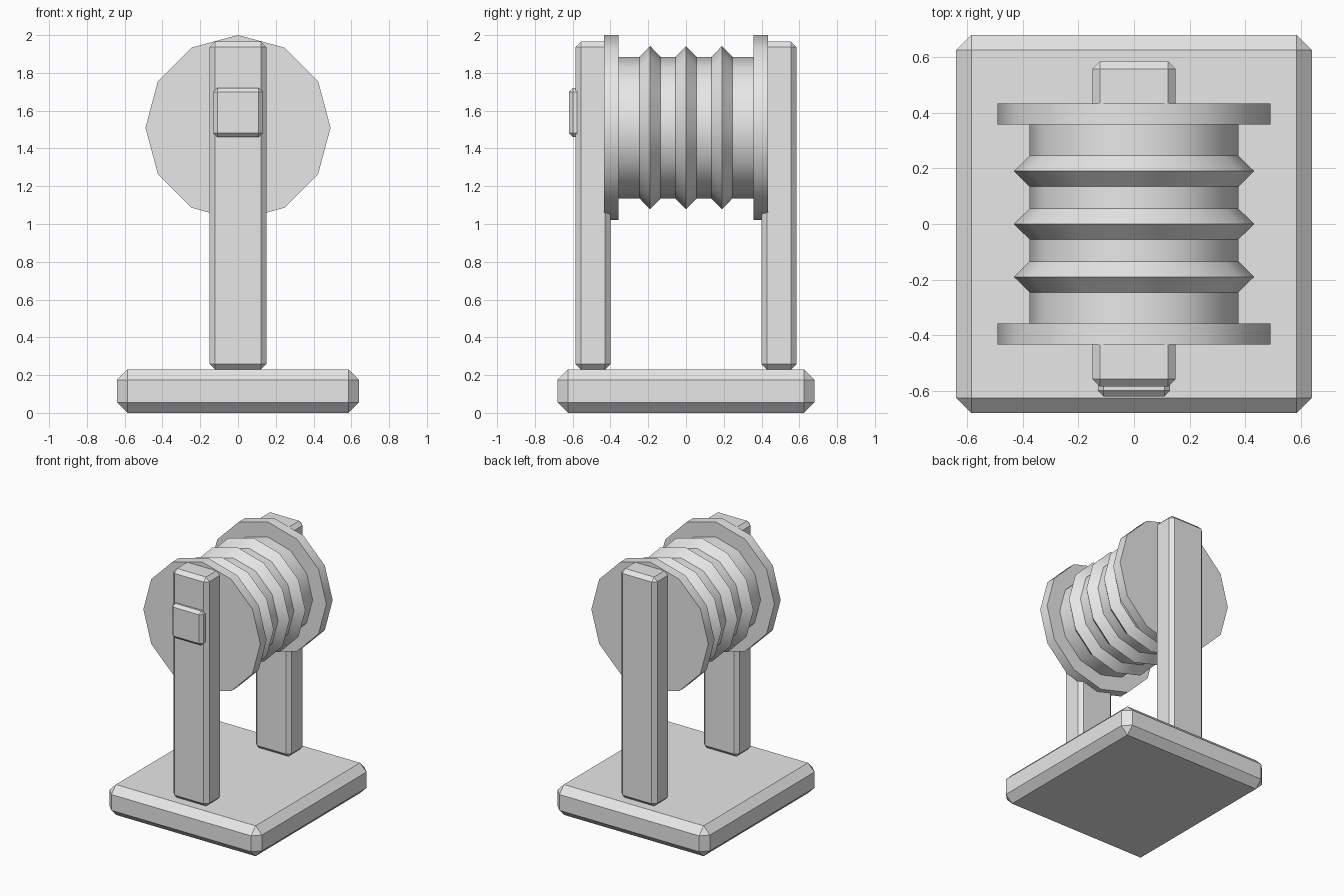
import bpy
import bmesh
import math
from mathutils import Matrix

cube = bpy.data.objects.get("Cube")
if cube:
    bpy.data.objects.remove(cube, do_unlink=True)

# Single plain material
grey = bpy.data.materials.new("light grey")
grey.use_nodes = True
colour = (0.8, 0.8, 0.8, 1)
grey.diffuse_color = colour
grey.node_tree.nodes["Principled BSDF"].inputs["Base Color"].default_value = colour


def add_object(name, bm):
    bmesh.ops.recalc_face_normals(bm, faces=bm.faces)
    mesh = bpy.data.meshes.new(name)
    bm.to_mesh(mesh)
    bm.free()
    mesh.materials.append(grey)
    obj = bpy.data.objects.new(name, mesh)
    bpy.context.collection.objects.link(obj)
    return obj


def chamfered_box(name, size, centre, chamfer):
    bm = bmesh.new()
    bmesh.ops.create_cube(bm, size=1, matrix=Matrix.Diagonal((*size, 1)))
    obj = add_object(name, bm)
    obj.location = centre
    bevel = obj.modifiers.new("chamfer", 'BEVEL')
    bevel.width = chamfer
    bevel.segments = 1
    return obj


def turned(name, profile, centre, sides=12):
    """Lathe (y, radius) points around the y axis, with flat ends."""
    bm = bmesh.new()
    rings = []
    for y, r in profile:
        angles = [math.tau * i / sides for i in range(sides)]
        rings.append([bm.verts.new((r * math.sin(a), y, r * math.cos(a)))
                      for a in angles])
    for a, b in zip(rings, rings[1:]):
        for i in range(sides):
            j = (i + 1) % sides
            bm.faces.new((a[i], a[j], b[j], b[i]))
    bm.faces.new(rings[0])
    bm.faces.new(rings[-1])
    obj = add_object(name, bm)
    obj.location = centre
    bpy.ops.object.select_all(action='DESELECT')
    obj.select_set(True)
    bpy.context.view_layer.objects.active = obj
    bpy.ops.object.shade_smooth_by_angle(angle=math.radians(35))
    return obj


# Base slab
chamfered_box("base", (1.28, 1.36, 0.23), (0, 0, 0.115), 0.055)

# Upright posts, front and back
for name, side in (("front_post", -1), ("back_post", 1)):
    chamfered_box(name, (0.3, 0.185, 1.735), (0, side * 0.4925, 1.0975), 0.028)

# Square plate on the front post
chamfered_box("front_plate", (0.26, 0.07, 0.26), (0, -0.585, 1.59), 0.021)

# Drum with pointed ridges
axle = (0, 0, 1.51)
drum_r, ridge_r, half = 0.375, 0.432, 0.056
profile = [(-0.38, drum_r)]
for y in (-0.19, 0, 0.19):
    profile += [(y - half, drum_r), (y, ridge_r), (y + half, drum_r)]
profile.append((0.38, drum_r))
turned("ridged_drum", profile, axle)

# End flanges
for name, side in (("front_flange", -1), ("back_flange", 1)):
    turned(name, [(side * 0.358, 0.49), (side * 0.433, 0.49)], axle)
